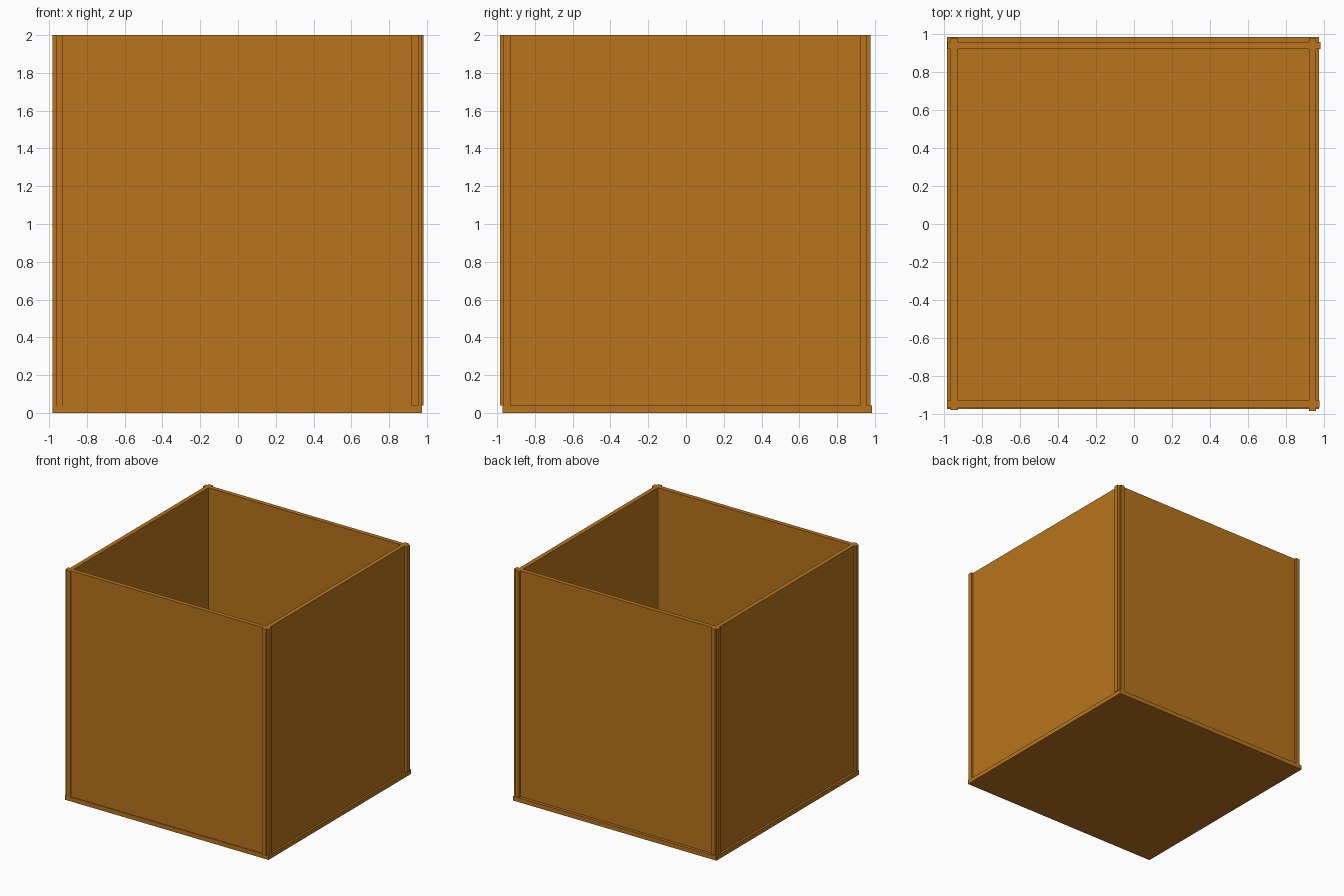
import bpy

if "Cube" in bpy.data.objects:
    bpy.data.objects.remove(bpy.data.objects["Cube"])

wood = bpy.data.materials.new("wood")
wood.diffuse_color = (0.48, 0.175, 0.012, 1)
wood.use_nodes = True
wood.node_tree.nodes["Principled BSDF"].inputs["Base Color"].default_value = wood.diffuse_color


def panel(name, x, y, z):
    """Flat board spanning the given (min, max) ranges."""
    bpy.ops.mesh.primitive_cube_add(size=1, location=[(a + b) / 2 for a, b in (x, y, z)])
    ob = bpy.context.object
    ob.name = name
    ob.scale = [b - a for a, b in (x, y, z)]
    bpy.ops.object.transform_apply(location=False, rotation=False, scale=True)
    ob.data.materials.append(wood)
    return ob


T = 0.038            # board thickness
WALL_Z = (T, 2.0)

# Floor board, slightly offset from the walls
panel("floor", (-0.982, 0.974), (-0.972, 0.984), (0, T))

# Side walls, running front to back past the corners
panel("left_wall", (-0.964, -0.964 + T), (-0.979, 0.977), WALL_Z)
panel("right_wall", (0.919, 0.919 + T), (-0.984, 0.976), WALL_Z)

# Front and back walls, crossing the side walls at the corners
panel("front_wall", (-0.982, 0.975), (-0.966, -0.966 + T), WALL_Z)
panel("back_wall", (-0.980, 0.981), (0.920, 0.920 + T), WALL_Z)
